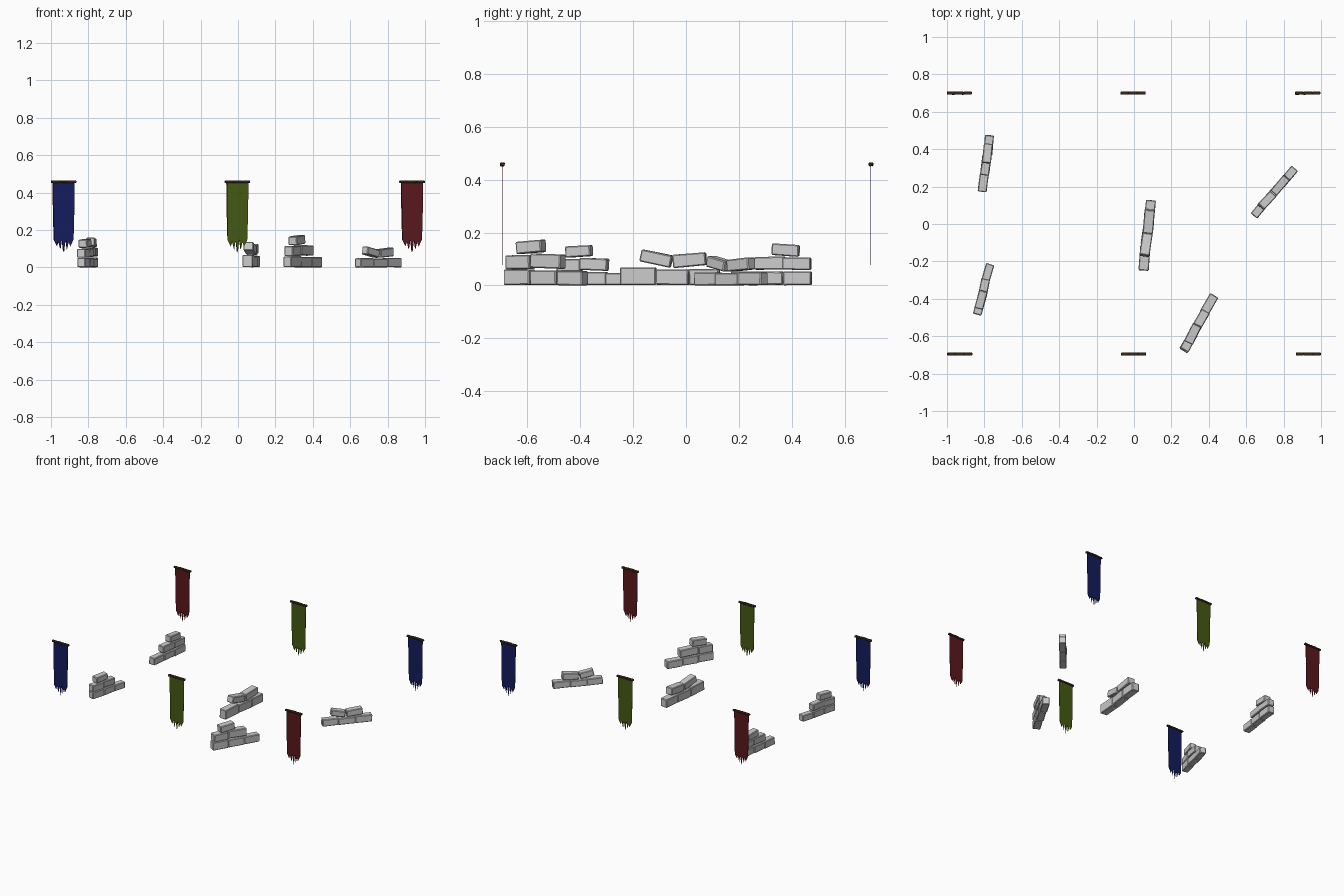
import bpy, bmesh, random
from math import radians
from mathutils import Matrix, Vector

if "Cube" in bpy.data.objects:
    bpy.data.objects.remove(bpy.data.objects["Cube"])

random.seed(4)

def finish(bm, name, mat=None):
    bmesh.ops.recalc_face_normals(bm, faces=bm.faces)
    me = bpy.data.meshes.new(name)
    bm.to_mesh(me)
    bm.free()
    ob = bpy.data.objects.new(name, me)
    bpy.context.collection.objects.link(ob)
    if mat:
        me.materials.append(mat)
    return ob

def material(name, rgb):
    m = bpy.data.materials.new(name)
    m.diffuse_color = (*rgb, 1)
    m.use_nodes = True
    m.node_tree.nodes["Principled BSDF"].inputs["Base Color"].default_value = m.diffuse_color
    return m

def add_block(bm, size, matrix, bevel, wobble):
    # bevelled box with slightly uneven corners
    tmp = bmesh.new()
    bmesh.ops.create_cube(tmp, size=1, matrix=Matrix.Diagonal((*size, 1)))
    for v in tmp.verts:
        v.co += Vector([random.uniform(-wobble, wobble) for _ in range(3)])
    bmesh.ops.bevel(tmp, geom=tmp.edges[:], offset=bevel, segments=1, affect='EDGES')
    tmp.transform(matrix)
    me = bpy.data.meshes.new("tmp")
    tmp.to_mesh(me)
    tmp.free()
    bm.from_mesh(me)
    bpy.data.meshes.remove(me)

def wall(name, start, end, width, bricks):
    # bricks: (y centre, z centre, length, height, tilt) along the line start-end
    d = Vector(end) - Vector(start)
    yaw = Vector((1, 0)).angle_signed(d) * -1
    bm = bmesh.new()
    for y, z, length, height, tilt in bricks:
        x = start[0] + (y - start[1]) * d.x / d.y
        m = (Matrix.Translation((x, y, z))
             @ Matrix.Rotation(yaw + radians(random.uniform(-3, 3)), 4, 'Z')
             @ Matrix.Rotation(radians(-tilt), 4, 'Y'))
        add_block(bm, (length, width, height), m, 0.004, 0.001)
    finish(bm, name)

# Ruined walls
wall("wall_front_right", (.27, -.67), (.423, -.39), .05, [
    (-.63, .031, .112, .058, 0), (-.53, .029, .114, .056, 0), (-.43, .028, .112, .054, 0),
    (-.628, .088, .105, .053, 1), (-.522, .092, .13, .054, -2), (-.587, .146, .105, .046, 4)])
wall("wall_front_left", (-.838, -.485), (-.77, -.214), .046, [
    (-.438, .026, .095, .05, 0), (-.345, .026, .094, .05, 0), (-.257, .024, .088, .044, 0),
    (-.44, .076, .092, .046, 0), (-.348, .08, .108, .046, -2), (-.405, .129, .098, .042, 3)])
wall("wall_back_left", (-.813, .17), (-.77, .475), .048, [
    (.222, .027, .1, .052, 0), (.32, .027, .098, .05, 0), (.422, .027, .106, .052, 0),
    (.318, .084, .114, .048, 1), (.419, .082, .108, .046, -1), (.377, .134, .104, .044, -4)])
wall("wall_centre", (.054, -.2), (.092, .13), .054, [
    (-.181, .035, .136, .066, 0), (-.05, .031, .125, .058, 0), (.07, .032, .115, .06, 0),
    (-.112, .102, .118, .047, -12), (.014, .096, .126, .05, 5)])
wall("wall_right", (.653, .059), (.845, .28), .045, [
    (.085, .025, .108, .05, 0), (.167, .024, .116, .046, 0), (.253, .026, .116, .05, 0),
    (.125, .082, .095, .042, -12), (.208, .079, .108, .045, 5)])

# Banners: ragged cloth on a wooden rod
wood = material("wood", (.07, .035, .012))
blue = material("blue_cloth", (.006, .012, .11))
green = material("green_cloth", (.06, .1, .006))
red = material("red_cloth", (.1, .009, .012))
OUTLINE = [(-.058, .458), (-.056, .3), (-.053, .145), (-.036, .115), (-.029, .14), (-.018, .095),
           (-.011, .145), (.001, .078), (.009, .15), (.017, .098), (.026, .135), (.034, .112),
           (.052, .15), (.056, .3), (.058, .458)]

def banner(name, x, y, cloth, turn):
    place = Matrix.Translation((x, y, 0)) @ Matrix.Rotation(radians(turn), 4, 'Z')
    bm = bmesh.new()
    face = bm.faces.new([bm.verts.new((u, -.001, z)) for u, z in OUTLINE])
    ext = bmesh.ops.extrude_face_region(bm, geom=[face])
    for v in ext["geom"]:
        if isinstance(v, bmesh.types.BMVert):
            v.co.y += .002
    bm.transform(place)
    finish(bm, name + "_cloth", cloth)
    bm = bmesh.new()
    for u, length, z in ((-.045, .044, .458), (0, .05, .459), (.045, .044, .458)):
        add_block(bm, (length, .017, .013), place @ Matrix.Translation((u, 0, z)), .003, .001)
    finish(bm, name + "_rod", wood)

for side, y, turn, shift, colours in (("front", -.695, 0, 0, (blue, green, red)),
                                      ("back", .7, 180, -.003, (red, green, blue))):
    for where, x, c in zip(("left", "middle", "right"), (-.931, -.002, .932), colours):
        banner(f"{side}_{where}_banner", x + shift, y, c, turn)
